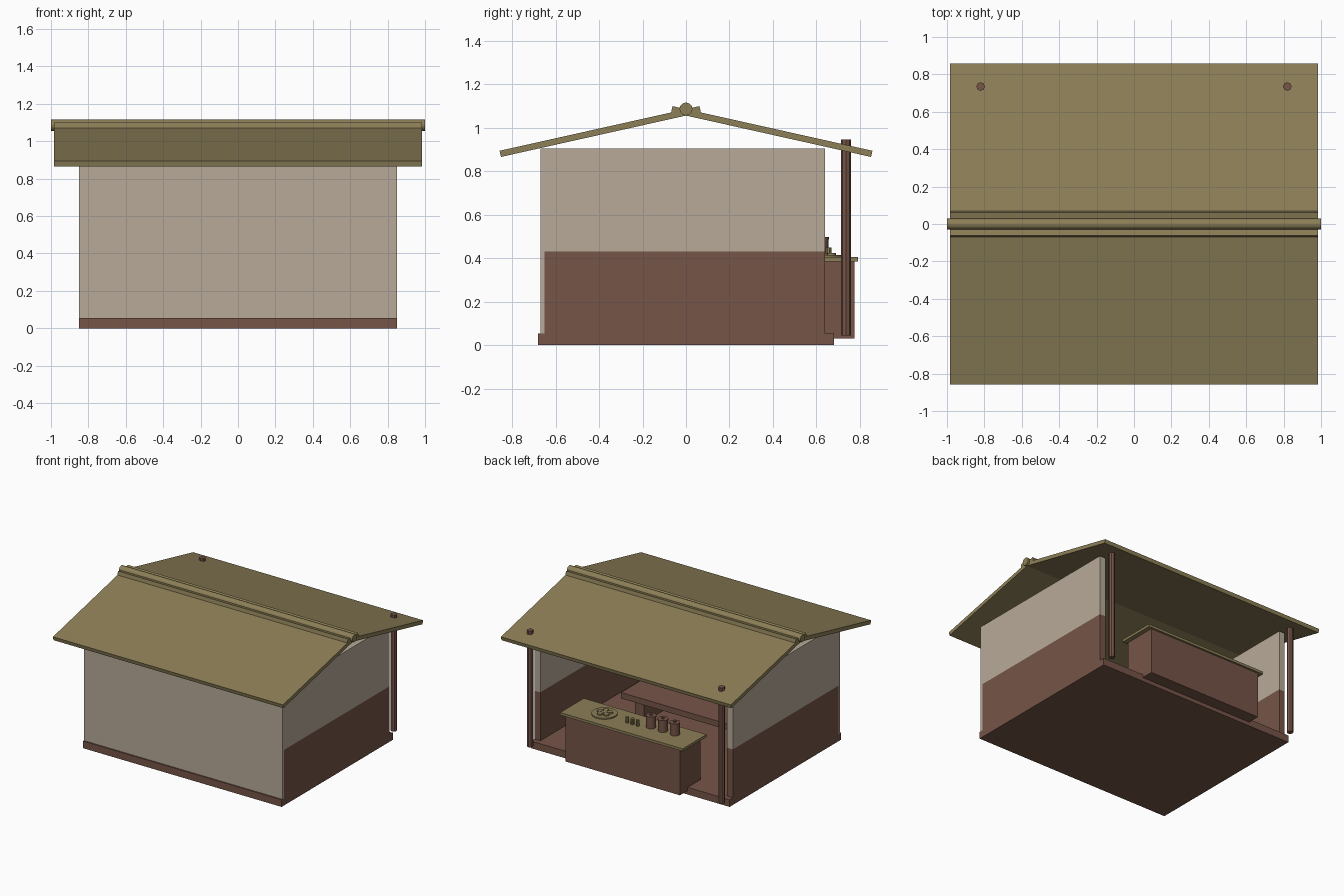
import bpy, math
from mathutils import Matrix

if "Cube" in bpy.data.objects:
    bpy.data.objects.remove(bpy.data.objects["Cube"], do_unlink=True)


def material(name, rgb):
    m = bpy.data.materials.new(name)
    m.use_nodes = True
    m.diffuse_color = (*rgb, 1)
    m.node_tree.nodes["Principled BSDF"].inputs["Base Color"].default_value = (*rgb, 1)
    return m


plaster = material("beige plaster", (0.474, 0.402, 0.314))
wood = material("red brown wood", (0.181, 0.089, 0.065))
olive = material("olive board", (0.262, 0.209, 0.095))


def box(name, x, y, z, mat):
    """Box spanning the given (low, high) ranges."""
    spans = (x, y, z)
    bpy.ops.mesh.primitive_cube_add(size=1)
    o = bpy.context.object
    o.name = name
    centre = [(a + b) / 2 for a, b in spans]
    size = [b - a for a, b in spans]
    o.data.transform(Matrix.Translation(centre) @ Matrix.Diagonal((*size, 1)))
    o.data.materials.append(mat)
    return o


def rod(name, x, y, z, r, mat, sides=16, smooth=True):
    """Upright cylinder with z as a (low, high) range."""
    bpy.ops.mesh.primitive_cylinder_add(vertices=sides, radius=r, depth=z[1] - z[0],
                                        location=(x, y, sum(z) / 2))
    o = bpy.context.object
    o.name = name
    o.data.materials.append(mat)
    if smooth:
        bpy.ops.object.shade_smooth_by_angle()
    return o


def side_pair(x0, x1):
    return (("left", (x0, x1)), ("right", (-x1, -x0)))


# Floor and walls
FLOOR = 0.055
box("floor_base", (-0.85, 0.85), (-0.68, 0.68), (0, FLOOR), wood)
box("front_wall", (-0.85, 0.85), (-0.67, -0.65), (FLOOR, 0.905), plaster)
for side, x in side_pair(0.80, 0.85):
    box(side + "_wall_upper", x, (-0.65, 0.64), (0.43, 0.905), plaster)
    box(side + "_wall_panel", x, (-0.65, 0.64), (FLOOR, 0.43), wood)

# Posts that pass through the roof
for side, s in (("left", 1), ("right", -1)):
    rod(side + "_post", s * 0.82, 0.735, (0.045, 0.945), 0.023, wood, 8, False)

# Two roof slabs that cross at the ridge
pitch = math.atan(0.2235)
for name, s in (("front_roof", 1), ("back_roof", -1)):
    slab = box(name, (-0.985, 0.985), sorted((-0.872 * s, 0.07 * s)), (0, 0.029), olive)
    slab.data.transform(Matrix.Rotation(s * pitch, 4, "X"))
    slab.location.z = 1.056

# Ridge pole
pole = rod("ridge_pole", 0, 0, (-1, 1), 0.03, olive, 12)
pole.rotation_euler.y = math.pi / 2
pole.location.z = 1.086

# Serving counter
TOP = 0.405
box("counter_body", (-0.49, 0.49), (0.52, 0.775), (0.03, 0.385), wood)
box("counter_top", (-0.525, 0.525), (0.50, 0.79), (0.385, TOP), olive)

# Lidded canisters
for i in range(3):
    x = -0.135 - 0.102 * i
    rod("canister", x, 0.62, (TOP, 0.487), 0.035, wood)
    rod("canister_lid", x, 0.62, (0.487, 0.498), 0.038, wood)
    rod("canister_knob", x, 0.62, (0.498, 0.507), 0.01, wood, 8)

# Row of small cups
for i in range(3):
    rod("cup", 0.045 * (1 - i), 0.655, (TOP, 0.45), 0.014, olive, 10)

# Plate with round buns
rod("plate", 0.257, 0.63, (TOP, 0.414), 0.092, olive, 24)
for i in range(6):
    a = i * math.tau / 5
    d = 0.04 if i < 5 else 0
    rod("bun", 0.257 + d * math.cos(a), 0.63 + d * math.sin(a), (0.414, 0.424), 0.021, olive, 12)

# Low work table inside
box("table_top", (-0.557, 0.557), (-0.30, 0.0), (0.205, 0.25), wood)
for side, x in side_pair(0.38, 0.46):
    box(side + "_table_leg", x, (-0.27, -0.03), (FLOOR, 0.205), wood)
